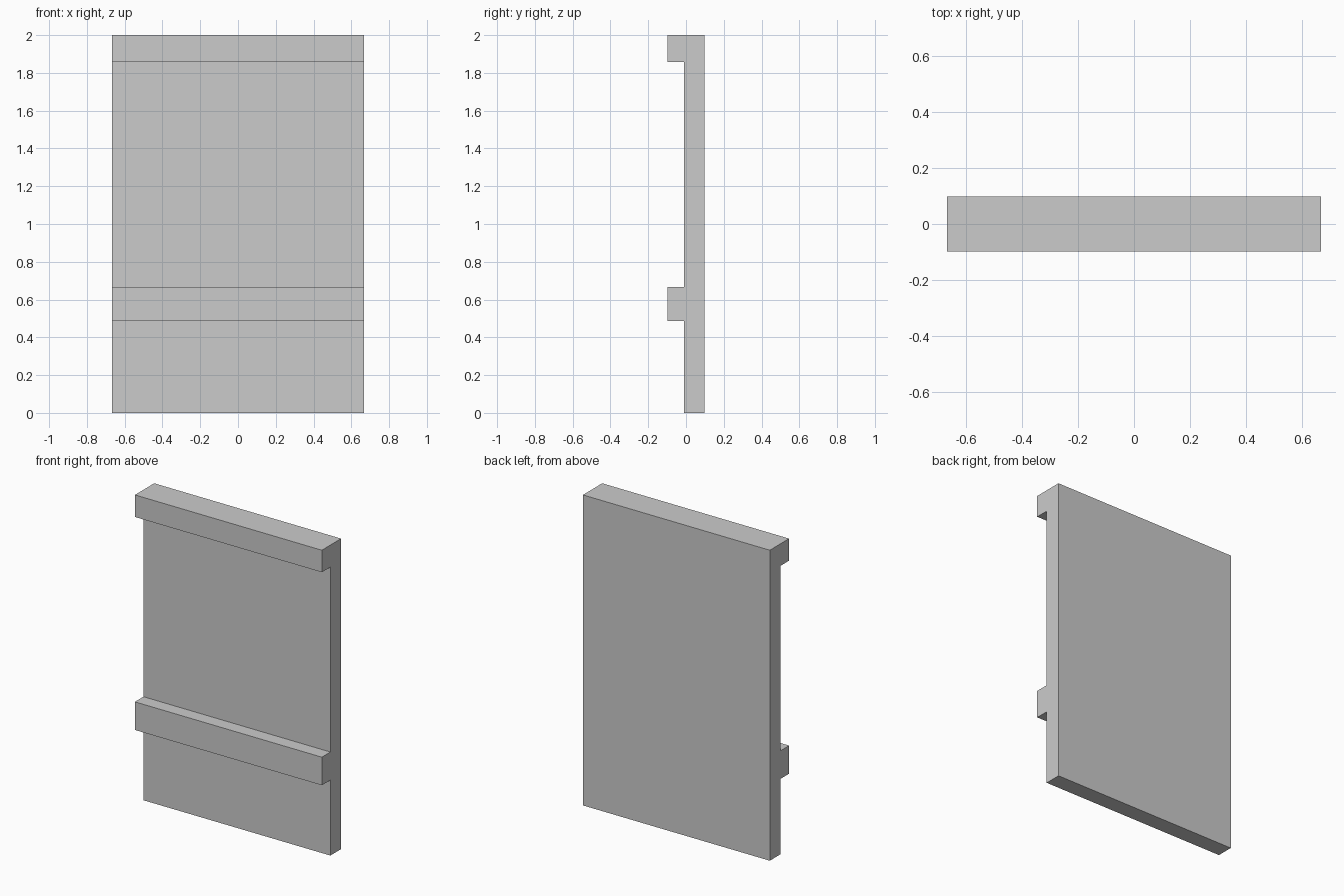
import bpy, bmesh
from mathutils import Vector

if "Cube" in bpy.data.objects:
    bpy.data.objects.remove(bpy.data.objects["Cube"])

HALF_WIDTH = 0.666
BACK, FACE, RAIL_FRONT = 0.098, -0.011, -0.098

# Side profile (y, z): flat panel with a middle rail and a top rail
profile = [
    (BACK, 0), (BACK, 2), (RAIL_FRONT, 2), (RAIL_FRONT, 1.858),
    (FACE, 1.858), (FACE, 0.667), (RAIL_FRONT, 0.667),
    (RAIL_FRONT, 0.486), (FACE, 0.486), (FACE, 0),
]

# Extrude the profile across the full width
bm = bmesh.new()
side = bm.faces.new([bm.verts.new((-HALF_WIDTH, y, z)) for y, z in profile])
ext = bmesh.ops.extrude_face_region(bm, geom=[side], use_keep_orig=True)
moved = [g for g in ext["geom"] if isinstance(g, bmesh.types.BMVert)]
bmesh.ops.translate(bm, verts=moved, vec=Vector((2 * HALF_WIDTH, 0, 0)))
bmesh.ops.recalc_face_normals(bm, faces=bm.faces)

mesh = bpy.data.meshes.new("railed_wall_panel")
bm.to_mesh(mesh)
bm.free()
panel = bpy.data.objects.new("railed_wall_panel", mesh)
bpy.context.collection.objects.link(panel)
